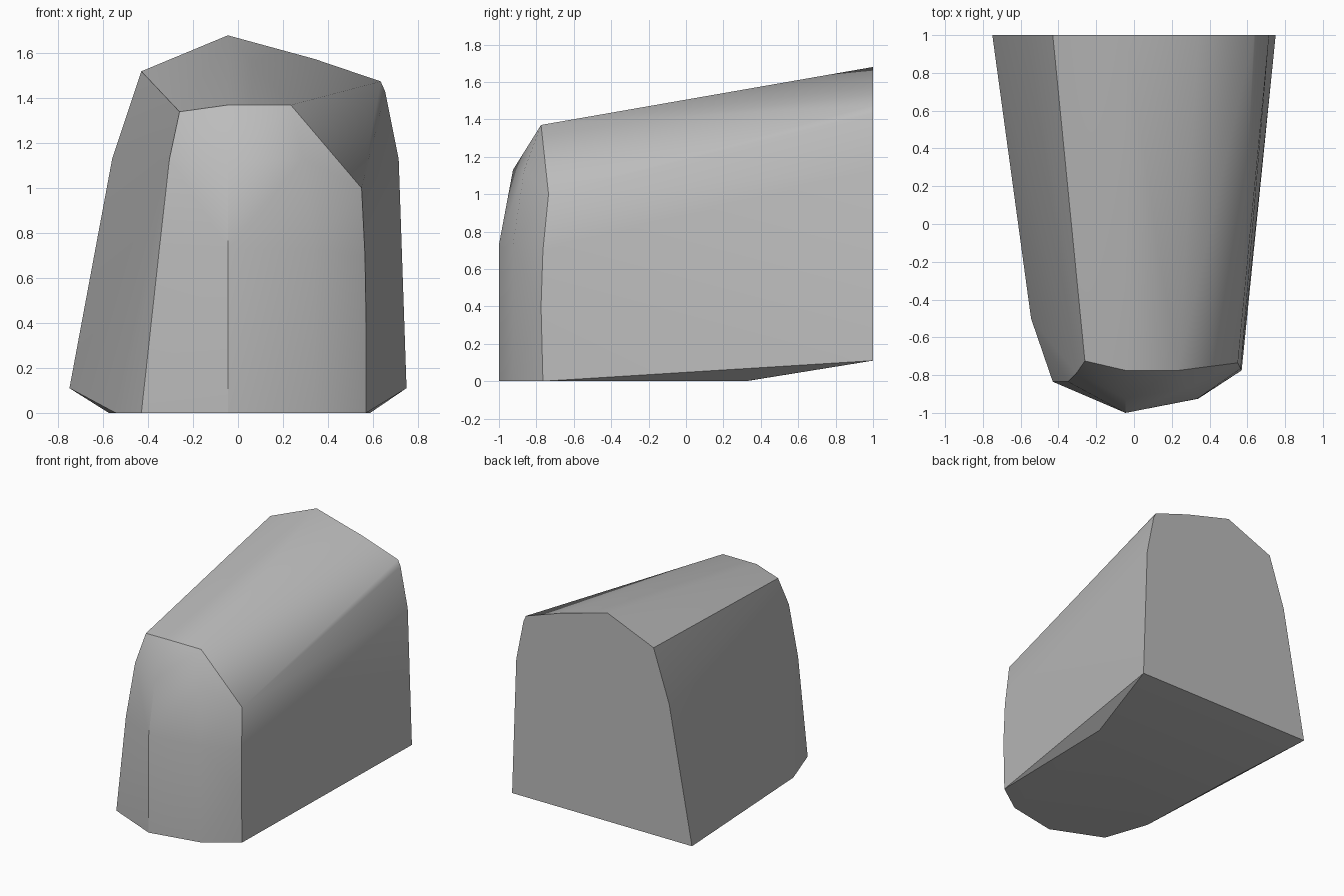
import bpy
import bmesh
import math

default_cube = bpy.data.objects.get("Cube")
if default_cube:
    bpy.data.objects.remove(default_cube, do_unlink=True)


def make_material(name, colour):
    material = bpy.data.materials.new(name)
    material.use_nodes = True
    material.diffuse_color = colour
    shader = next(n for n in material.node_tree.nodes if n.type == "BSDF_PRINCIPLED")
    shader.inputs["Base Color"].default_value = colour
    return material


def hull_object(name, points, material):
    """Wrap the profile points in one faceted solid with flat faces merged."""
    bm = bmesh.new()
    for point in points:
        bm.verts.new(point)
    hull = bmesh.ops.convex_hull(bm, input=bm.verts[:])
    loose = {g for g in hull["geom_interior"] + hull["geom_unused"]
             if isinstance(g, bmesh.types.BMVert)}
    bmesh.ops.delete(bm, geom=list(loose), context="VERTS")
    bmesh.ops.dissolve_limit(bm, angle_limit=math.radians(0.5),
                             verts=bm.verts[:], edges=bm.edges[:])
    bmesh.ops.recalc_face_normals(bm, faces=bm.faces[:])
    mesh = bpy.data.meshes.new(name)
    bm.to_mesh(mesh)
    bm.free()
    mesh.materials.append(material)
    obj = bpy.data.objects.new(name, mesh)
    bpy.context.collection.objects.link(obj)
    return obj


# Flat rear end, as an x-z outline
rear_outline = [(-.75, .11), (-.56, 1.13), (-.43, 1.52), (-.045, 1.68), (.34, 1.575),
                (.635, 1.475), (.655, 1.43), (.715, 1.13), (.75, .11)]
rear = [(x, 1, z) for x, z in rear_outline]

# Level underside, as an x-y outline
underside_outline = [(-.575, .32), (-.545, -.5), (-.43, -.835), (-.045, -1),
                     (.34, -.925), (.57, -.765), (.588, .316)]
underside = [(x, y, 0) for x, y in underside_outline]

# Rounded nose, as four rising ribs
right_rib = [(-.35, -.835, .73), (-.305, -.79, 1.13), (-.26, -.725, 1.34)]
centre_rib = [(-.045, -1, .73), (-.045, -.925, 1.13), (-.045, -.775, 1.37)]
left_rib = [(.335, -.925, .73), (.29, -.865, 1.13), (.235, -.775, 1.37)]
outer_rib = [(.57, -.775, .4), (.565, -.765, .7), (.55, -.735, 1)]

grey = make_material("plain grey", (.5, .5, .5, 1))
body = hull_object("tapered_body", rear + underside + right_rib + centre_rib
                   + left_rib + outer_rib, grey)

# Soft facets with crisp rims
bpy.ops.object.select_all(action="DESELECT")
body.select_set(True)
bpy.context.view_layer.objects.active = body
bpy.ops.object.shade_smooth_by_angle(angle=math.radians(32))
